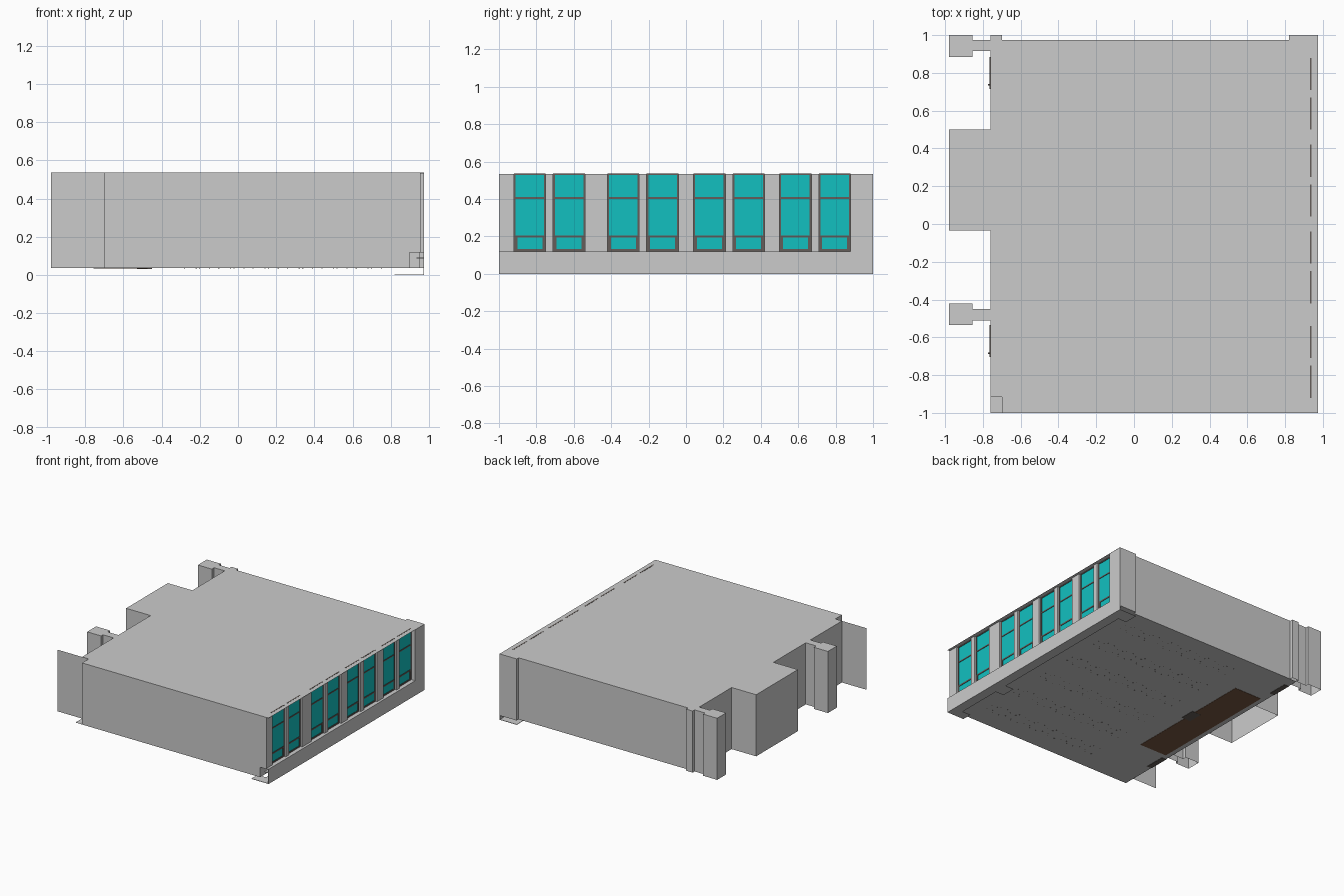
import bpy, bmesh
from mathutils import Matrix, Vector

if "Cube" in bpy.data.objects:
    bpy.data.objects.remove(bpy.data.objects["Cube"])

FLOOR, TOP, SILL = 0.035, 0.535, 0.12


def material(name, rgb):
    m = bpy.data.materials.new(name)
    m.diffuse_color = (*rgb, 1)
    m.use_nodes = True
    m.node_tree.nodes["Principled BSDF"].inputs["Base Color"].default_value = m.diffuse_color
    return m


GLASS = material("teal_glass", (0.006, 0.53, 0.53))
METAL = material("grey_metal", (0.13, 0.11, 0.10))
WOOD = material("brown_wood", (0.19, 0.10, 0.055))
GREEN = material("board_green", (0.03, 0.12, 0.07))


def finish(name, bm, mat=None):
    mesh = bpy.data.meshes.new(name)
    bm.to_mesh(mesh)
    bm.free()
    if mat:
        mesh.materials.append(mat)
    ob = bpy.data.objects.new(name, mesh)
    bpy.context.collection.objects.link(ob)
    return ob


def boxes(name, spans, mat=None):
    """One object made of boxes given as (x0, x1, y0, y1, z0, z1)."""
    bm = bmesh.new()
    for x0, x1, y0, y1, z0, z1 in spans:
        mid = Vector((x0 + x1, y0 + y1, z0 + z1)) / 2
        size = Vector((x1 - x0, y1 - y0, z1 - z0))
        bmesh.ops.create_cube(bm, size=1, matrix=Matrix.Translation(mid) @ Matrix.Diagonal((*size, 1)))
    return finish(name, bm, mat)


def sheet(name, points, mat=None):
    bm = bmesh.new()
    bm.faces.new([bm.verts.new(p) for p in points])
    return finish(name, bm, mat)


# Ceiling outline, counter-clockwise from the front left corner
outline = [(-0.70, -1), (0.975, -1), (0.975, 1), (0.82, 1), (0.82, 0.975), (-0.70, 0.975),
           (-0.70, 1), (-0.76, 1), (-0.76, 0.975), (-0.855, 0.975), (-0.855, 1), (-0.98, 1),
           (-0.98, 0.885), (-0.855, 0.885), (-0.855, 0.915), (-0.76, 0.915), (-0.76, 0.50),
           (-0.98, 0.50), (-0.98, -0.035), (-0.76, -0.035), (-0.76, -0.45), (-0.855, -0.45),
           (-0.855, -0.42), (-0.98, -0.42), (-0.98, -0.535), (-0.855, -0.535), (-0.855, -0.51),
           (-0.76, -0.51), (-0.76, -0.915), (-0.70, -0.915)]
sheet("ceiling", [(x, y, TOP) for x, y in outline])

# Outer walls follow the outline, except the front and the window side
bm = bmesh.new()
for i in range(2, len(outline)):
    (ax, ay), (bx, by) = outline[i], outline[(i + 1) % len(outline)]
    bm.faces.new([bm.verts.new(p) for p in
                  [(ax, ay, FLOOR), (bx, by, FLOOR), (bx, by, TOP), (ax, ay, TOP)]])
bmesh.ops.remove_doubles(bm, verts=bm.verts, dist=1e-4)
finish("outer_walls", bm)

# Front wall with the notch for the sill, and the free corridor wall
sheet("front_wall", [(-0.70, -1, FLOOR), (0.895, -1, FLOOR), (0.895, -1, SILL),
                     (0.955, -1, SILL), (0.955, -1, TOP), (-0.70, -1, TOP)])
sheet("corridor_wall", [(-0.98, -0.915, FLOOR), (-0.70, -0.915, FLOOR),
                        (-0.70, -0.915, TOP), (-0.98, -0.915, TOP)])

# Floor
sheet("floor", [(-0.76, -1, FLOOR), (-0.76, 0.975, FLOOR), (0.895, 0.975, FLOOR), (0.895, -1, FLOOR)])

# Sill along the window side: outer apron, top ledge, inner face
boxes("window_sill", [(0.971, 0.975, -1, 1, 0, SILL),
                      (0.895, 0.975, -1, 1, SILL - 0.004, SILL),
                      (0.895, 0.899, -1, 1, FLOOR, SILL),
                      (0.935, 0.975, -0.998, 0.998, 0.086, 0.09)])
boxes("base_plates", [(0.895, 0.975, -1, 1, 0, 0.003),
                      (0.82, 0.895, -1, -0.92, 0, 0.003),
                      (0.82, 0.895, -0.535, -0.42, 0, 0.003),
                      (0.82, 0.895, 0.885, 1, 0, 0.003)])

# Structural columns and posts between the windows
starts = [-0.92, -0.71, -0.42, -0.21, 0.04, 0.25, 0.50, 0.71]
WIDTH = 0.17
edges = [-1 - WIDTH] + starts
posts = [(0.925, 0.955, max(a + WIDTH, -0.999), b, SILL, TOP - 0.001)
         for a, b in zip(edges, starts)]
boxes("window_posts", posts)
boxes("columns", [(0.822, 0.953, -0.535, -0.425, FLOOR, TOP - 0.001),
                  (0.82, 0.975, 0.88, 0.999, FLOOR, TOP - 0.001)])

# Windows: glass pane plus frame with two crossbars and a lower sash
frame, panes = [], []
F = 0.009
for y in starts:
    e = y + WIDTH
    x0, x1, zt = 0.931, 0.941, TOP + 0.001
    panes.append((0.934, 0.938, y + 0.002, e - 0.002, SILL, TOP - 0.001))
    frame += [(x0, x1, y, y + F, SILL, zt), (x0, x1, e - F, e, SILL, zt)]
    frame += [(x0, x1, y, e, z - h, z + h) for z, h in
              ((0.126, 0.006), (0.20, 0.006), (0.405, 0.005), (TOP - 0.003, 0.004))]
    frame += [(x0, x1, y + F, y + 2 * F, SILL, 0.2), (x0, x1, e - 2 * F, e - F, SILL, 0.2)]
boxes("window_glass", panes, GLASS)
boxes("window_frames", frame, METAL)

# Corridor doors with handles and thresholds
doors, handles, steps = [], [], []
for y in (0.715, -0.705):
    doors.append((-0.764, -0.757, y, y + 0.17, FLOOR, 0.42))
    handles.append((-0.773, -0.764, y + 0.018, y + 0.026, 0.19, 0.23))
    steps.append((-0.757, -0.72, y, y + 0.17, FLOOR - 0.002, FLOOR + 0.003))
boxes("doors", doors, METAL)
boxes("door_handles", handles, METAL)
boxes("door_thresholds", steps, METAL)

# Teaching platform, lectern and board
boxes("platform", [(-0.72, -0.475, -0.49, 0.61, FLOOR - 0.002, 0.065)], WOOD)
boxes("lectern", [(-0.53, -0.45, 0.02, 0.14, FLOOR - 0.003, 0.22)], METAL)
boxes("board_wall", [(-0.76, -0.756, -0.035, 0.50, FLOOR, TOP - 0.001)])
boxes("board", [(-0.755, -0.745, -0.40, 0.50, 0.20, 0.42)], GREEN)

# Desks and chairs facing the board, their feet just touching through the floor
tops, legs = [], []
T = 0.003
for i in range(6):
    for j in range(6):
        x, y = -0.25 + i * 0.18, -0.78 + j * 0.31
        tops += [(x - 0.035, x + 0.035, y - 0.055, y + 0.055, 0.155, 0.162),
                 (x + 0.045, x + 0.105, y - 0.032, y + 0.032, 0.108, 0.113),
                 (x + 0.10, x + 0.105, y - 0.032, y + 0.032, 0.15, 0.18)]
        for cx, w, d, h in ((x, 0.031, 0.05, 0.155), (x + 0.075, 0.026, 0.028, 0.108)):
            for sx in (-1, 1):
                for sy in (-1, 1):
                    px, py = cx + sx * w, y + sy * d
                    top = 0.18 if cx > x and sx > 0 else h
                    legs.append((px - T, px + T, py - T, py + T, FLOOR - 0.001, top))
boxes("desk_and_seat_tops", tops, WOOD)
boxes("desk_and_seat_legs", legs, METAL)
